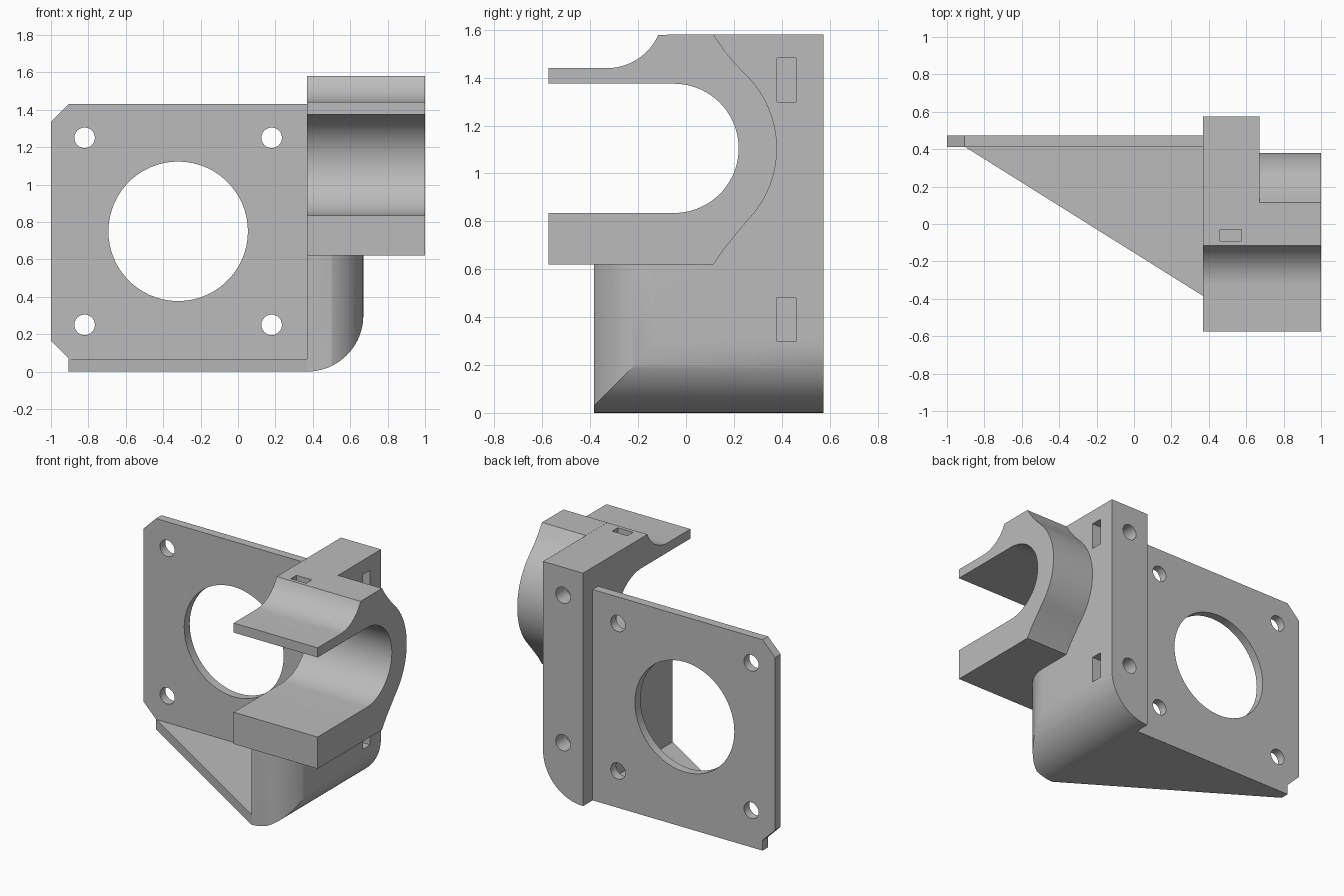
import bpy
import bmesh
from math import sin, cos, radians
from mathutils import Vector

if "Cube" in bpy.data.objects:
    bpy.data.objects.remove(bpy.data.objects["Cube"])

grey = bpy.data.materials.new("plain grey")
grey.use_nodes = True
COLOUR = (0.5, 0.5, 0.5, 1)
grey.diffuse_color = COLOUR
grey.node_tree.nodes["Principled BSDF"].inputs["Base Color"].default_value = COLOUR


def arc(u, v, r, start, end, steps=24):
    """Points of an arc in a 2D profile, angles in degrees."""
    angles = [radians(start + (end - start) * i / steps) for i in range(steps + 1)]
    return [(u + r * cos(a), v + r * sin(a)) for a in angles]


def extrude(name, profile, axis, low, high):
    """Prism from a 2D profile, extruded along one axis."""
    place = {"x": lambda u, v: (low, u, v),
             "y": lambda u, v: (u, low, v),
             "z": lambda u, v: (u, v, low)}[axis]
    step = Vector([(high - low) * (axis == a) for a in "xyz"])
    bm = bmesh.new()
    face = bm.faces.new([bm.verts.new(place(u, v)) for u, v in profile])
    new = bmesh.ops.extrude_face_region(bm, geom=[face])["geom"]
    bmesh.ops.translate(bm, vec=step, verts=[g for g in new if isinstance(g, bmesh.types.BMVert)])
    bmesh.ops.recalc_face_normals(bm, faces=bm.faces)
    mesh = bpy.data.meshes.new(name)
    bm.to_mesh(mesh)
    bm.free()
    mesh.materials.append(grey)
    obj = bpy.data.objects.new(name, mesh)
    bpy.context.collection.objects.link(obj)
    return obj


def rect(u0, u1, v0, v1):
    return [(u0, v0), (u1, v0), (u1, v1), (u0, v1)]


def combine(target, tool, operation="DIFFERENCE"):
    """Apply a boolean and remove the tool."""
    mod = target.modifiers.new("cut", "BOOLEAN")
    mod.operation = operation
    mod.solver = "EXACT"
    mod.object = tool
    bpy.context.view_layer.objects.active = target
    bpy.ops.object.modifier_apply(modifier=mod.name)
    bpy.data.objects.remove(tool)


def drill(target, x, z, r, y0, y1):
    combine(target, extrude("drill", arc(x, z, r, 0, 345 if r < 0.1 else 354,
                                         23 if r < 0.1 else 59), "y", y0, y1))


def finish(obj):
    """Merge coplanar faces and smooth the curved ones."""
    bm = bmesh.new()
    bm.from_mesh(obj.data)
    bmesh.ops.remove_doubles(bm, verts=bm.verts, dist=0.0002)
    bmesh.ops.dissolve_limit(bm, angle_limit=radians(0.5), verts=bm.verts, edges=bm.edges)
    bm.to_mesh(obj.data)
    bm.free()
    bpy.ops.object.select_all(action="DESELECT")
    obj.select_set(True)
    bpy.context.view_layer.objects.active = obj
    bpy.ops.object.shade_smooth_by_angle(angle=radians(25))


# Motor plate with clipped corners, large opening and four screw holes
plate = extrude("motor_plate", [(-0.905, 0), (0.37, 0), (0.37, 1.43), (-0.905, 1.43),
                                (-1, 1.335), (-1, 0.165), (-0.905, 0.07)], "y", 0.413, 0.472)
drill(plate, -0.32, 0.75, 0.373, 0.3, 0.6)
for x in (-0.82, 0.18):
    for z in (0.25, 1.25):
        drill(plate, x, z, 0.055, 0.3, 0.6)
finish(plate)

# Triangular floor bracing the plate
finish(extrude("floor_gusset", [(-0.905, 0.413), (0.37, 0.413), (0.37, -0.385)], "z", 0, 0.068))

# Clamp outline: upper jaw with a scooped top, round throat, lower jaw
jaws = ([(-0.575, 1.44)] + arc(-0.33, 1.675, 0.235, -90, -24, 14))
throat = [(-0.575, 0.835)] + arc(-0.05, 1.105, 0.27, -90, 90, 36) + [(-0.575, 1.375)]
flare = [(0.115, 1.58), (0.155, 1.52), (0.2, 1.465)]
ring = flare + arc(-0.05, 1.105, 0.43, 45, -45) + [(y, 2.2 - z) for y, z in reversed(flare)]

# Spine, continuing down into the foot
spine = extrude("clamp_bracket", jaws + [(0.575, 1.58), (0.575, 0), (-0.385, 0),
                                         (-0.385, 0.62), (-0.575, 0.62)] + throat,
                "x", 0.37, 0.67)
# Rounded lower edge and rounded front edge of the foot
combine(spine, extrude("edge_cutter", arc(0.37, 0.3, 0.3, -90, 0) + [(0.8, 0.3), (0.8, -0.1), (0.37, -0.1)],
                       "y", -0.7, 0.7))
combine(spine, extrude("edge_cutter", arc(0.37, -0.115, 0.3, -90, 0) + [(0.8, -0.115), (0.8, -0.6), (0.37, -0.6)],
                       "z", -0.1, 0.62))
# Outer half of the clamp
combine(spine, extrude("clamp_ring", jaws + ring + [(-0.575, 0.62)] + throat, "x", 0.67, 1), "UNION")

# Mounting screw holes with side nut slots
for z in (0.39, 1.39):
    drill(spine, 0.52, z, 0.055, 0.28, 0.7)
    combine(spine, extrude("nut_slot", rect(0.38, 0.46, z - 0.092, z + 0.092), "x", 0.43, 0.8))
# Slot in the top of the upper jaw
combine(spine, extrude("top_slot", rect(0.46, 0.575, -0.09, -0.03), "z", 1.46, 1.7))
finish(spine)
